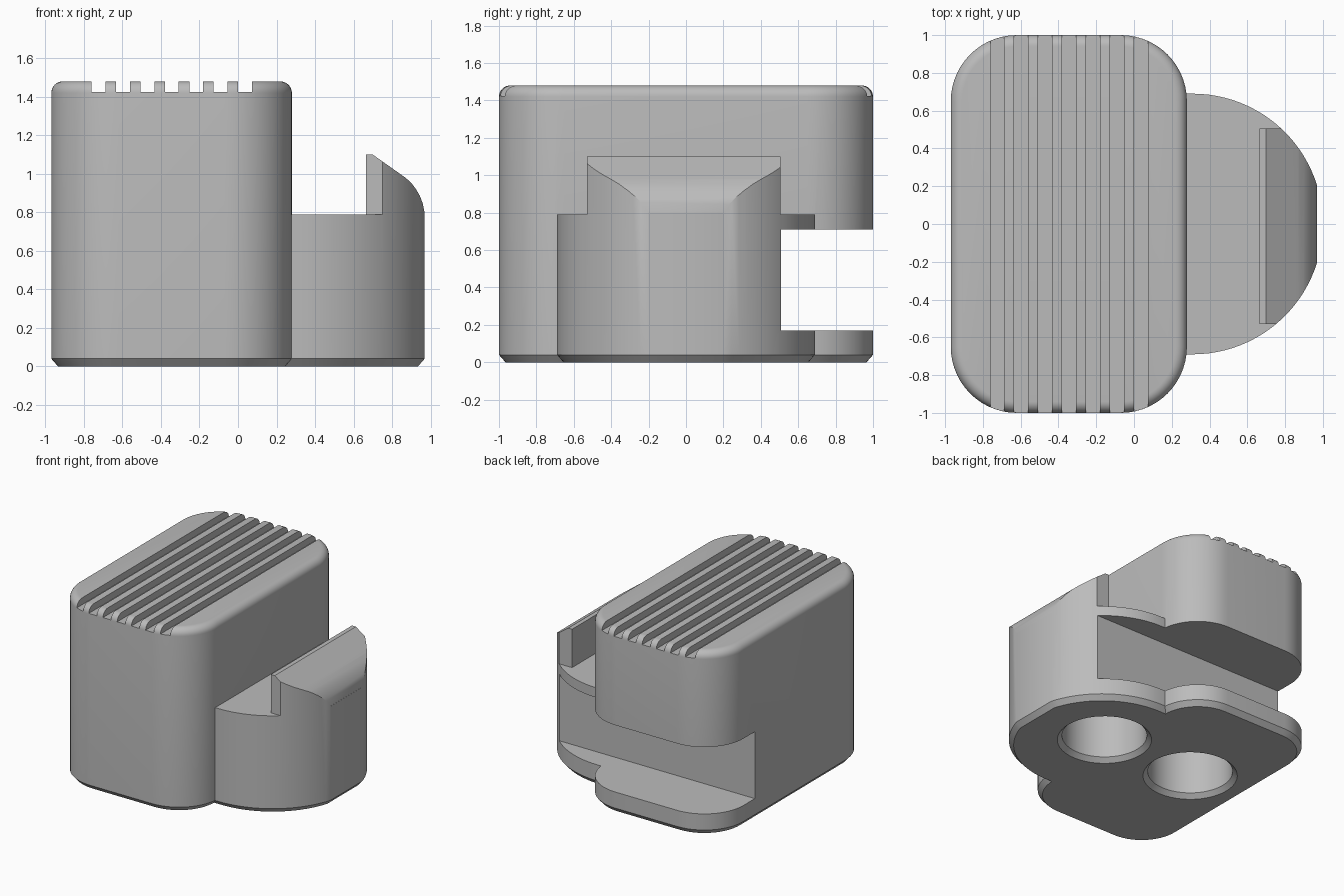
import bpy, bmesh, math

if "Cube" in bpy.data.objects:
    bpy.data.objects.remove(bpy.data.objects["Cube"])

grey = bpy.data.materials.new("plain grey")
grey.diffuse_color = (0.5, 0.5, 0.5, 1)
grey.use_nodes = True
grey.node_tree.nodes["Principled BSDF"].inputs["Base Color"].default_value = grey.diffuse_color


def finish(name, bm):
    bmesh.ops.recalc_face_normals(bm, faces=bm.faces[:])
    mesh = bpy.data.meshes.new(name)
    bm.to_mesh(mesh)
    bm.free()
    mesh.materials.append(grey)
    ob = bpy.data.objects.new(name, mesh)
    bpy.context.collection.objects.link(ob)
    return ob


def loft(name, rings):
    """Skin a stack of equal-length 3D rings and cap both ends."""
    bm = bmesh.new()
    loops = [[bm.verts.new(p) for p in ring] for ring in rings]
    n = len(loops[0])
    for a, b in zip(loops, loops[1:]):
        for i in range(n):
            bm.faces.new((a[i], a[(i + 1) % n], b[(i + 1) % n], b[i]))
    bm.faces.new(loops[0])
    bm.faces.new(loops[-1])
    return finish(name, bm)


def box(name, x0, x1, y0, y1, z0, z1):
    ring = [(x0, y0), (x1, y0), (x1, y1), (x0, y1)]
    return loft(name, [[(x, y, z) for x, y in ring] for z in (z0, z1)])


def arc(cx, cy, r, a0, a1, n):
    return [(cx + r * math.cos(a0 + (a1 - a0) * i / n),
             cy + r * math.sin(a0 + (a1 - a0) * i / n)) for i in range(n + 1)]


def combine(target, other, operation):
    mod = target.modifiers.new(operation.title(), 'BOOLEAN')
    mod.operation, mod.solver, mod.object = operation, 'EXACT', other
    bpy.context.view_layer.objects.active = target
    bpy.ops.object.modifier_apply(modifier=mod.name)
    bpy.data.objects.remove(other, do_unlink=True)


def block_ring(z, inset):
    r = 0.35 - inset
    pts = []
    for k, (cx, cy) in enumerate([(-0.07, 0.65), (-0.62, 0.65), (-0.62, -0.65), (-0.07, -0.65)]):
        pts += arc(cx, cy, r, k * math.pi / 2, (k + 1) * math.pi / 2, 14)
    return [(x, y, z) for x, y in pts]


def round_ring(z, inset):
    r, flat = 0.69 - inset, 0.97 - inset
    a = math.acos((flat - 0.31) / r)
    pts = arc(0.31, 0, r, a, math.pi / 2, 20)
    pts += [(0.0, r), (0.0, -r)]
    pts += arc(0.31, 0, r, -math.pi / 2, -a, 20)
    return [(x, y, z) for x, y in pts]


# Main block: chamfered foot and rounded top rim
F = 0.06
rim = [(1.48 - F + F * math.sin(t), F * (1 - math.cos(t)))
       for t in (i * math.pi / 16 for i in range(9))]
body = loft("clip_body", [block_ring(z, d) for z, d in [(0, 0.035), (0.04, 0)] + rim])

# Grip grooves across the top
for i in range(7):
    x = -0.725 + 0.127 * i
    combine(body, box("groove_cutter", x - 0.036, x + 0.036, -1.2, 1.2, 1.425, 1.6), 'DIFFERENCE')

# Rounded front shelf, trimmed so only the raised lip stays above the shelf
shelf = loft("shelf", [round_ring(z, d) for z, d in [(0, 0.035), (0.04, 0), (1.10, 0)]])
combine(shelf, box("shelf_cutter", -0.5, 0.665, -1, 1, 0.79, 1.3), 'DIFFERENCE')
for y0, y1 in [(-1, -0.53), (0.505, 1)]:
    combine(shelf, box("lip_end_cutter", 0.5, 1.3, y0, y1, 0.79, 1.3), 'DIFFERENCE')

# Sloped, curved top of the lip
slope = [(0.6717, 1.12), (0.87, 0.98), (0.90, 0.953), (0.925, 0.92), (0.945, 0.885),
         (0.96, 0.845), (0.969, 0.80), (1.2, 0.79), (1.2, 1.12)]
combine(shelf, loft("slope_cutter", [[(x, y, z) for x, z in slope] for y in (-1, 1)]), 'DIFFERENCE')
combine(body, shelf, 'UNION')

# Side slot running the full width at the back
combine(body, box("slot_cutter", -1.3, 1.3, 0.507, 1.3, 0.17, 0.71), 'DIFFERENCE')

# Two chamfered sockets underneath
for x in (0.345, -0.485):
    rings = [[(px, py, z) for px, py in arc(x, 0.07, r, 0, math.tau, 48)[:-1]]
             for z, r in [(-0.035, 0.385), (0.035, 0.315), (0.6, 0.315)]]
    combine(body, loft("socket_cutter", rings), 'DIFFERENCE')

# Smooth the rounds, keep the edges crisp
bpy.ops.object.select_all(action='DESELECT')
body.select_set(True)
bpy.context.view_layer.objects.active = body
bpy.ops.object.shade_smooth_by_angle(angle=math.radians(30))
